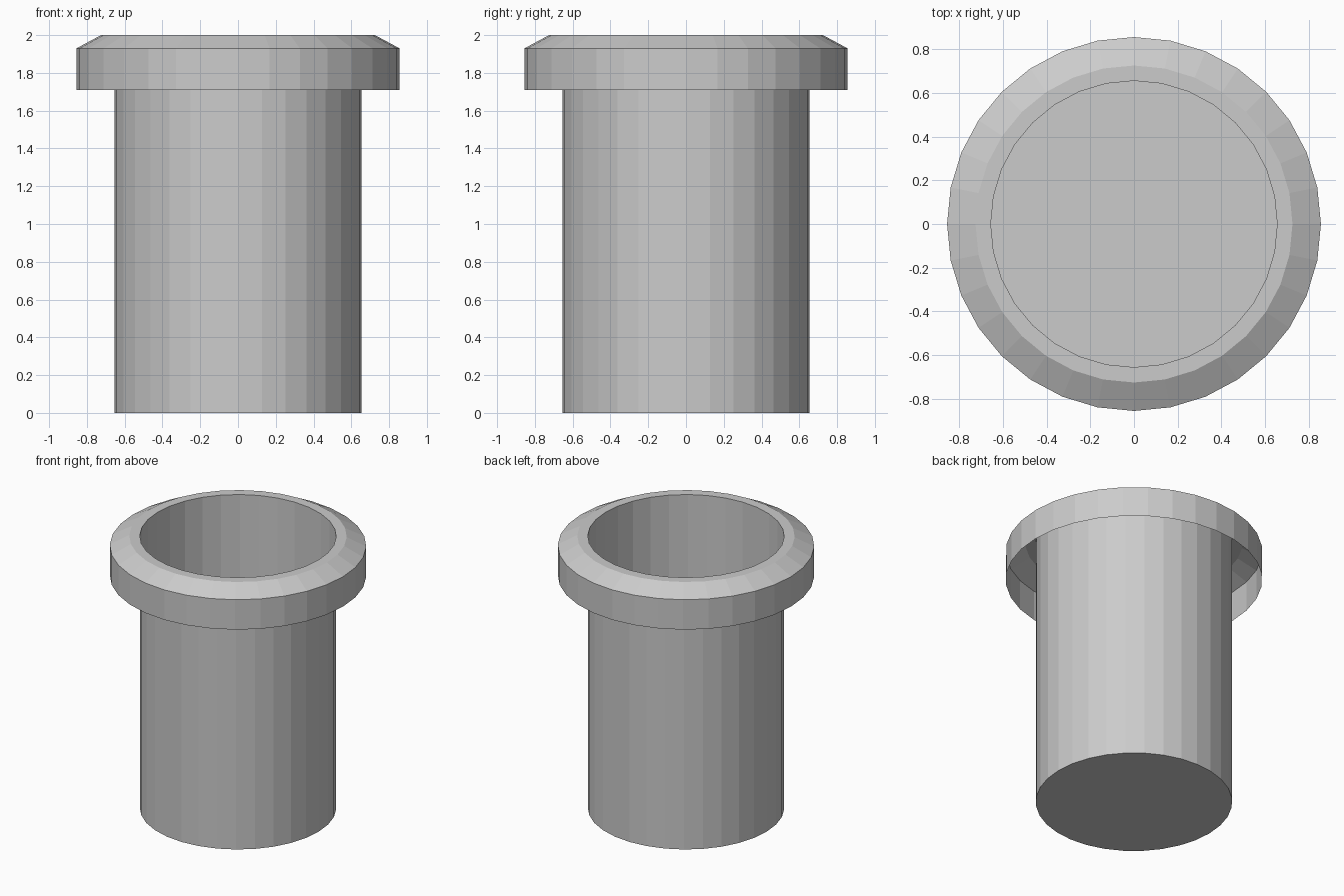
import bpy, bmesh
from math import cos, sin, tau

if "Cube" in bpy.data.objects:
    bpy.data.objects.remove(bpy.data.objects["Cube"])

SIDES = 32

# Thin-shell profile (radius, z): tube wall, flat lip, bevel, skirt open underneath
PROFILE = [(0.655, 0.0), (0.655, 2.0), (0.725, 2.0), (0.855, 1.93), (0.855, 1.71)]

bm = bmesh.new()
rings = [[bm.verts.new((r * cos(tau * i / SIDES), r * sin(tau * i / SIDES), z))
          for i in range(SIDES)] for r, z in PROFILE]

# Walls between neighbouring rings
for a, b in zip(rings, rings[1:]):
    for i in range(SIDES):
        j = (i + 1) % SIDES
        bm.faces.new((a[i], a[j], b[j], b[i]))

# Closed bottom
bm.faces.new(rings[0][::-1])
bmesh.ops.recalc_face_normals(bm, faces=bm.faces)

mesh = bpy.data.meshes.new("flanged_tube")
bm.to_mesh(mesh)
bm.free()
bpy.context.collection.objects.link(bpy.data.objects.new("flanged_tube", mesh))
